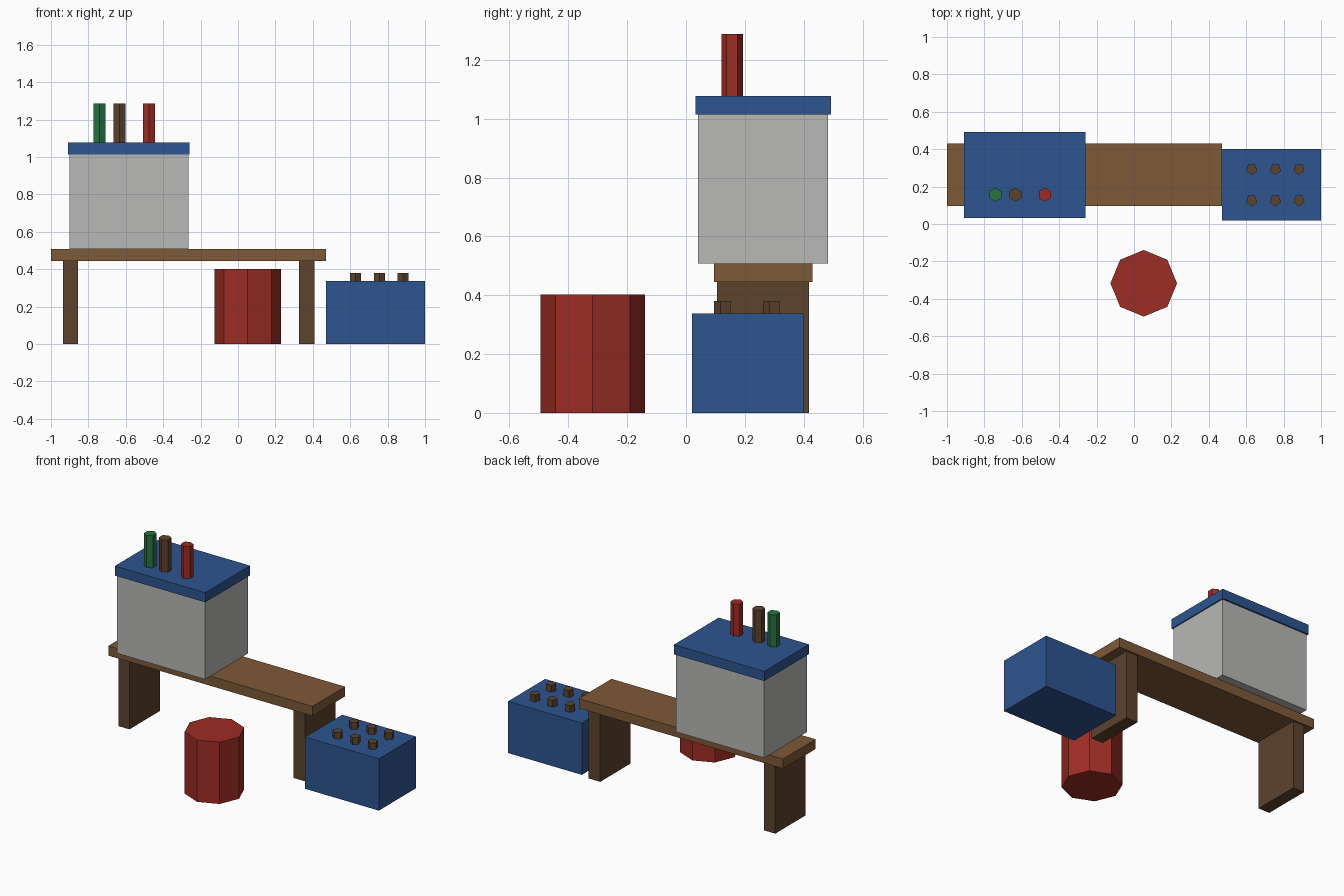
import bpy
import bmesh
import math
from mathutils import Matrix, Vector

if "Cube" in bpy.data.objects:
    bpy.data.objects.remove(bpy.data.objects["Cube"])


def material(name, rgb):
    m = bpy.data.materials.new(name)
    m.diffuse_color = (*rgb, 1)
    m.use_nodes = True
    m.node_tree.nodes["Principled BSDF"].inputs["Base Color"].default_value = m.diffuse_color
    return m


BLUE = material("blue", (0.026, 0.091, 0.28))
GREY = material("light_grey", (0.48, 0.48, 0.47))
WOOD = material("wood", (0.21, 0.10, 0.038))
DARK = material("dark_wood", (0.11, 0.057, 0.027))
RED = material("red", (0.34, 0.026, 0.018))
GREEN = material("green", (0.021, 0.17, 0.053))


def finish(name, bm, mat):
    mesh = bpy.data.meshes.new(name)
    bm.to_mesh(mesh)
    bm.free()
    mesh.materials.append(mat)
    obj = bpy.data.objects.new(name, mesh)
    bpy.context.collection.objects.link(obj)
    return obj


def box(name, x, y, z, mat):
    """Box from (min, max) ranges."""
    bm = bmesh.new()
    lo, hi = Vector((x[0], y[0], z[0])), Vector((x[1], y[1], z[1]))
    size = hi - lo
    bmesh.ops.create_cube(bm, size=1, matrix=Matrix.Translation((lo + hi) / 2) @ Matrix.Diagonal((*size, 1)))
    return finish(name, bm, mat)


def prism(name, x, y, z, radius, sides, start, mat):
    """Upright prism with its first corner at angle start (degrees)."""
    bm = bmesh.new()
    ring = []
    for i in range(sides):
        a = math.radians(start) + math.tau * i / sides
        ring.append(bm.verts.new((x + radius * math.cos(a), y + radius * math.sin(a), z[0])))
    base = bm.faces.new(ring)
    top = bmesh.ops.extrude_face_region(bm, geom=[base], use_keep_orig=True)["geom"]
    bmesh.ops.translate(bm, vec=(0, 0, z[1] - z[0]),
                        verts=[v for v in top if isinstance(v, bmesh.types.BMVert)])
    bmesh.ops.recalc_face_normals(bm, faces=bm.faces)
    return finish(name, bm, mat)


# Bench
box("bench_top", (-1.0, 0.47), (0.095, 0.43), (0.445, 0.508), WOOD)
box("bench_leg_left", (-0.935, -0.855), (0.105, 0.418), (0, 0.445), DARK)
box("bench_leg_right", (0.325, 0.408), (0.105, 0.418), (0, 0.445), DARK)

# Large container with lid and upright handles
box("container", (-0.90, -0.265), (0.04, 0.482), (0.508, 1.014), GREY)
box("container_lid", (-0.908, -0.258), (0.032, 0.492), (1.014, 1.077), BLUE)
for name, x, mat in (("green_rod", -0.741, GREEN), ("brown_rod", -0.634, DARK), ("red_rod", -0.476, RED)):
    prism(name, x, 0.157, (1.077, 1.287), 0.037, 6, 90, mat)

# Stool
prism("stool", 0.052, -0.317, (0, 0.402), 0.178, 8, 0, RED)

# Low crate with pegs
box("crate", (0.47, 1.0), (0.02, 0.40), (0, 0.337), BLUE)
for x in (0.629, 0.756, 0.882):
    for y in (0.126, 0.293):
        prism("peg", x, y, (0.337, 0.381), 0.031, 5, -90, DARK)
